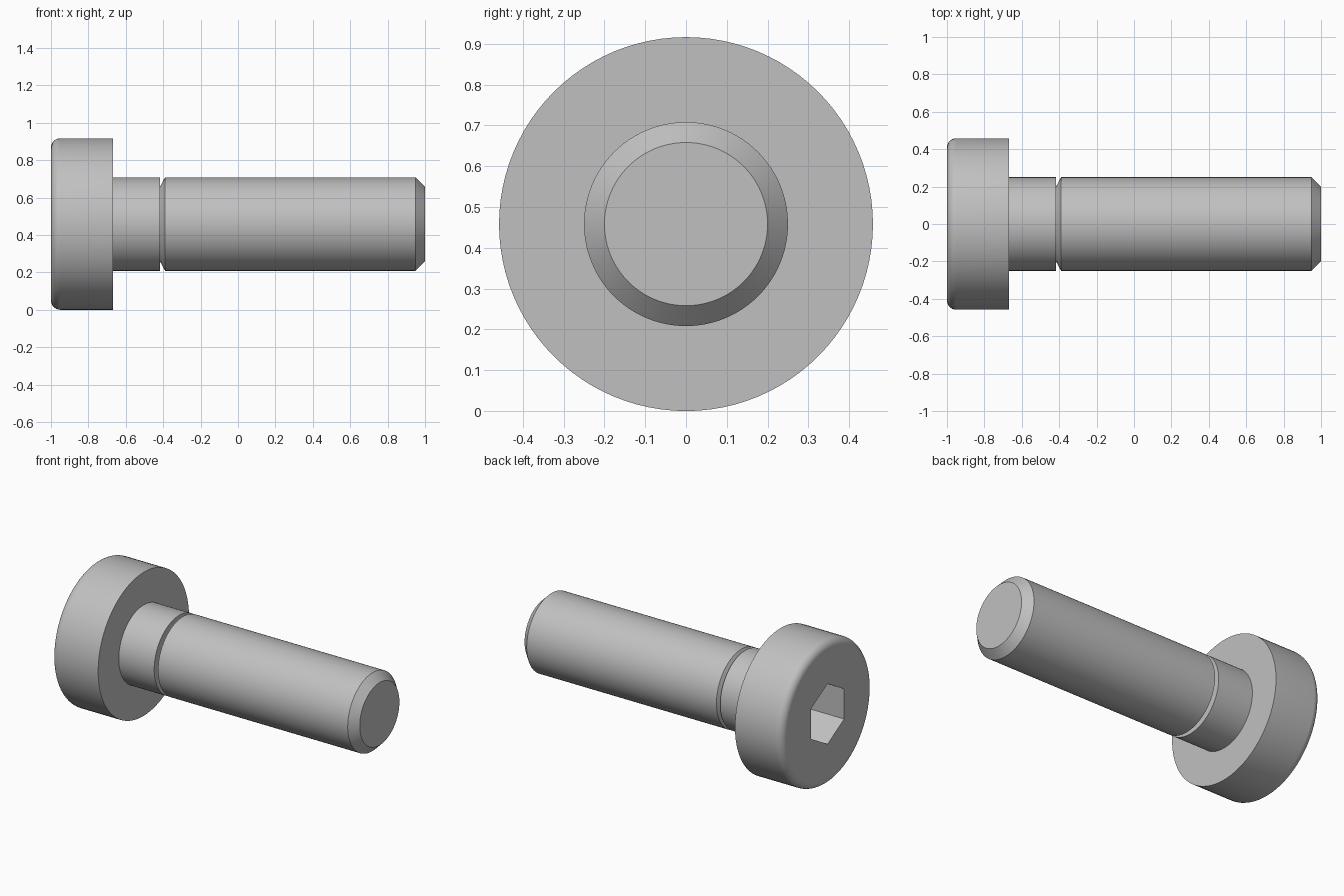
import bpy, bmesh
from math import sin, cos, pi, radians

cube = bpy.data.objects.get("Cube")
if cube:
    bpy.data.objects.remove(cube, do_unlink=True)

SIDES = 96
HEAD_R, SHANK_R, CORE_R = 0.4583, 0.25, 0.2
HEAD_X, GROOVE_X = -0.667, -0.417   # underside of head, end of plain neck
FILLET = 0.05
HEX_R, HEX_DEPTH = 0.1925, 0.25

steel = bpy.data.materials.new("steel grey")
steel.use_nodes = True
steel.diffuse_color = (0.53, 0.53, 0.53, 1)
steel.node_tree.nodes["Principled BSDF"].inputs["Base Color"].default_value = steel.diffuse_color


def ring(bm, x, r, n):
    """Ring of n vertices around the screw axis, one of them at the top."""
    return [bm.verts.new((x, r * sin(2 * pi * i / n), HEAD_R + r * cos(2 * pi * i / n)))
            for i in range(n)]


def lathe(bm, profile, n=SIDES):
    """Skin a list of (x, radius) points; return the rings."""
    rings = [ring(bm, x, r, n) for x, r in profile]
    for a, b in zip(rings, rings[1:]):
        for i in range(n):
            j = (i + 1) % n
            bm.faces.new((a[i], a[j], b[j], b[i]))
    return rings


def finish(bm, name):
    mesh = bpy.data.meshes.new(name)
    bm.to_mesh(mesh)
    bm.free()
    mesh.materials.append(steel)
    obj = bpy.data.objects.new(name, mesh)
    bpy.context.collection.objects.link(obj)
    bpy.ops.object.select_all(action="DESELECT")
    obj.select_set(True)
    bpy.context.view_layer.objects.active = obj
    bpy.ops.object.shade_smooth_by_angle(angle=radians(30))
    # keep the end planes truly flat
    for p in mesh.polygons:
        if abs(p.normal.x) > 0.999:
            p.use_smooth = False
    return obj


# Head: rounded outer rim, flat underside, hexagonal socket
bm = bmesh.new()
arc = [(-1 + FILLET * (1 - sin(a)), HEAD_R - FILLET * (1 - cos(a)))
       for a in (pi / 2 * (1 - k / 10) for k in range(11))]
outer = lathe(bm, arc + [(HEAD_X, HEAD_R), (HEAD_X, SHANK_R)])
socket = lathe(bm, [(-1 + HEX_DEPTH, HEX_R), (-1, HEX_R)], 6)
bm.faces.new(socket[0])
rims = [bm.edges.get((loop[i - 1], loop[i]))
        for loop in (outer[0], socket[1]) for i in range(len(loop))]
bmesh.ops.triangle_fill(bm, edges=rims, use_beauty=True, normal=(-1, 0, 0))
bmesh.ops.recalc_face_normals(bm, faces=bm.faces)
# the surface is open at the shank, so fix its direction from the socket floor
bm.normal_update()
floor = min((f for f in bm.faces if len(f.verts) == 6), key=lambda f: f.index)
if floor.normal.x > 0:
    bmesh.ops.reverse_faces(bm, faces=bm.faces)
finish(bm, "head")

# Shank: plain neck, relief groove, threaded length, chamfered tip
bm = bmesh.new()
rings = lathe(bm, [(HEAD_X, SHANK_R), (GROOVE_X, SHANK_R), (GROOVE_X, CORE_R),
                   (GROOVE_X + 0.027, SHANK_R), (0.95, SHANK_R), (1, CORE_R)])
tip = bm.faces.new(rings[-1])
bmesh.ops.recalc_face_normals(bm, faces=bm.faces)
bm.normal_update()
if tip.normal.x < 0:
    bmesh.ops.reverse_faces(bm, faces=bm.faces)
finish(bm, "shank")
